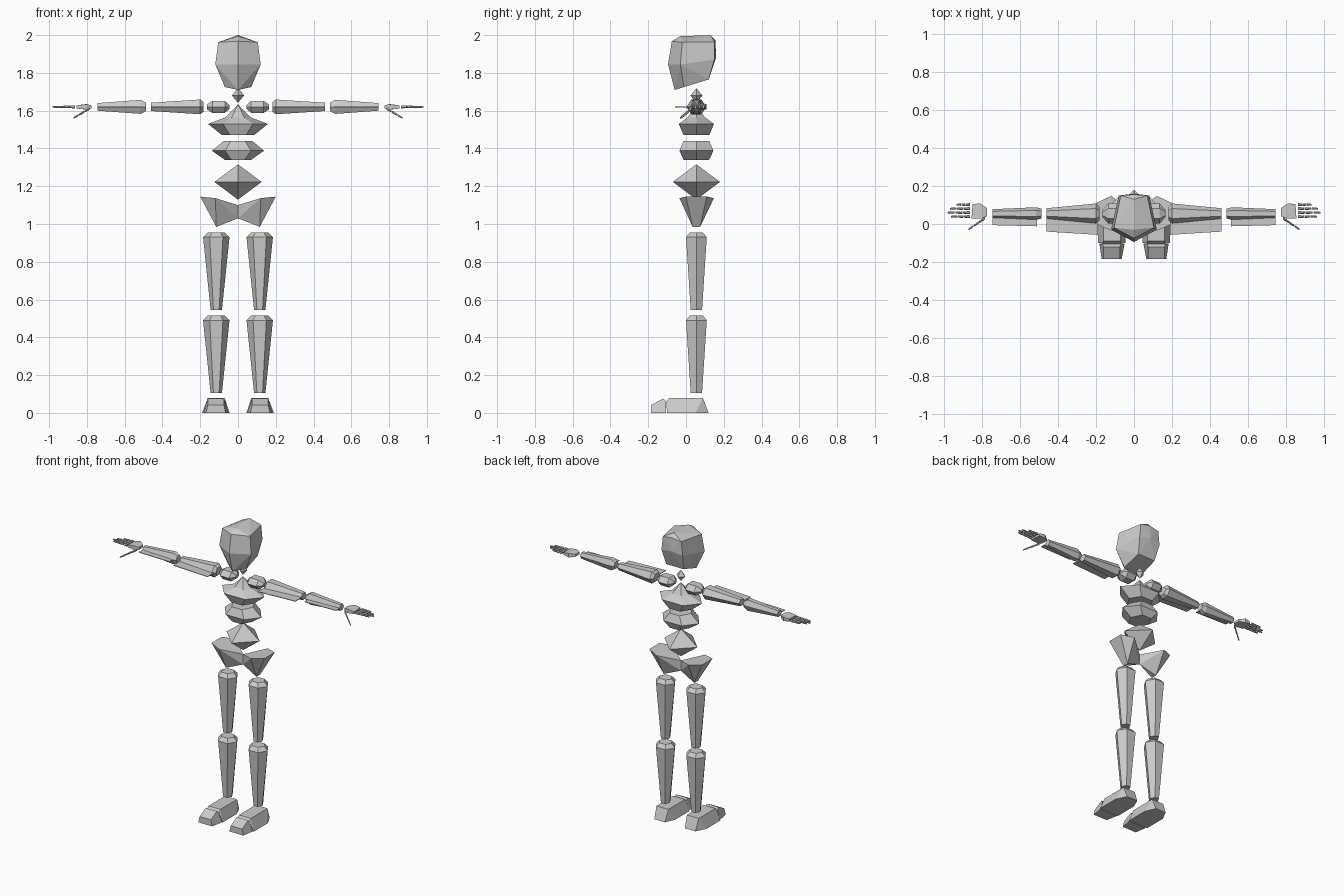
import bpy, bmesh, math
from mathutils import Vector

if "Cube" in bpy.data.objects:
    bpy.data.objects.remove(bpy.data.objects["Cube"])

grey = bpy.data.materials.new("light_grey")
grey.diffuse_color = (0.6, 0.6, 0.6, 1)
grey.use_nodes = True
grey.node_tree.nodes["Principled BSDF"].inputs["Base Color"].default_value = grey.diffuse_color
Y = 0.055   # depth of the body axis
ARM = 1.62  # arm height


def finish(name, bm):
    bmesh.ops.remove_doubles(bm, verts=bm.verts, dist=0.0005)
    bmesh.ops.recalc_face_normals(bm, faces=bm.faces)
    me = bpy.data.meshes.new(name)
    bm.to_mesh(me)
    bm.free()
    me.materials.append(grey)
    ob = bpy.data.objects.new(name, me)
    bpy.context.collection.objects.link(ob)
    return ob


def loft(name, rings, axis="z", n=6, s=1):
    """Skin rings of (x, y, z, half width, half depth); s mirrors across x."""
    bm = bmesh.new()
    norm = max(math.sin(2 * math.pi * i / n) for i in range(n))
    loops = []
    for x, y, z, a, b in rings:
        loop = []
        for i in range(n):
            t = 2 * math.pi * i / n
            u, v = a * math.cos(t), b * math.sin(t) / norm
            p = (x + u, y + v, z) if axis == "z" else (x, y + u, z + v)
            loop.append(bm.verts.new((s * p[0], p[1], p[2])))
        loops.append(loop)
    for lo, hi in zip(loops, loops[1:]):
        for i in range(n):
            j = (i + 1) % n
            bm.faces.new((lo[i], lo[j], hi[j], hi[i]))
    bm.faces.new(loops[0])
    bm.faces.new(loops[-1])
    bmesh.ops.dissolve_degenerate(bm, dist=0.0005, edges=bm.edges)
    return finish(name, bm)


def hull(name, pts, s=1, both=False):
    """Convex solid around points; both adds the x-mirrored points."""
    bm = bmesh.new()
    for x, y, z in pts:
        bm.verts.new((s * x, y, z))
        if both and x:
            bm.verts.new((-x, y, z))
    res = bmesh.ops.convex_hull(bm, input=bm.verts)
    loose = [v for v in bm.verts if not v.link_faces]
    bmesh.ops.delete(bm, geom=loose, context="VERTS")
    bmesh.ops.dissolve_limit(bm, angle_limit=0.05, verts=bm.verts, edges=bm.edges)
    return finish(name, bm)


# Head: ridged front, flatter back
hull("head", [
    (0, -.06, 1.71), (.07, -.01, 1.725), (.065, .12, 1.765),
    (0, -.095, 1.845), (.12, -.03, 1.845), (.08, .15, 1.87), (0, .16, 1.885),
    (0, -.075, 1.968), (.105, -.02, 1.962), (.07, .15, 1.965),
    (0, -.03, 1.994), (0, .13, 2.0), (0, .155, 1.975)], both=True)

# Neck and spine segments
loft("neck", [(0, Y, 1.643, .001, .001), (0, Y, 1.68, .032, .032),
              (0, Y, 1.718, .001, .001)], n=4)
loft("chest", [(0, Y, 1.47, .085, .068), (0, Y, 1.53, .158, .093),
               (0, Y, 1.565, .065, .045), (0, Y, 1.632, .001, .001)])
loft("ribs", [(0, Y, 1.34, .07, .068), (0, Y, 1.388, .138, .09),
              (0, Y, 1.44, .075, .068)])
loft("belly", [(0, Y, 1.13, .001, .001), (0, Y, 1.223, .125, .125),
               (0, Y, 1.315, .001, .001)], n=4)

for s, side in ((-1, "right"), (1, "left")):
    # Pelvis wing
    hull("pelvis_" + side, [
        (0, Y, 1.10), (0, Y, 1.03), (.2, 0, 1.145), (.2, .11, 1.145),
        (.12, -.035, 1.137), (.12, .148, 1.137),
        (.115, Y - .02, .985), (.115, Y + .02, .985)], s)

    # Legs
    for name, top, low in (("thigh_", .955, .545), ("shin_", .515, .105)):
        loft(name + side, [(.115, Y, low, .03, .03), (.115, Y, top - .025, .07, .055),
                           (.115, Y, top, .045, .035)], s=s)

    # Foot and toe
    hull("foot_" + side, [
        (.045, -.1, 0), (.19, -.1, 0), (.045, .05, 0), (.19, .05, 0),
        (.075, .12, 0), (.155, .12, 0),
        (.07, -.105, .06), (.16, -.105, .06), (.07, -.09, .078), (.16, -.09, .078),
        (.07, .09, .078), (.16, .09, .078)], s)
    hull("toe_" + side, [
        (.065, -.185, 0), (.17, -.185, 0), (.05, -.105, 0), (.182, -.105, 0),
        (.075, -.185, .042), (.16, -.185, .042),
        (.075, -.12, .076), (.16, -.12, .076), (.07, -.106, .06), (.165, -.106, .06)], s)

    # Collar and arm bones
    loft("collar_" + side, [(.045, Y, ARM, .018, .01), (.07, Y, ARM, .053, .032),
                            (.135, Y, ARM, .053, .032), (.165, Y, ARM, .02, .012)], "x", s=s)
    loft("upper_arm_" + side, [(.182, Y, ARM, .035, .025), (.2, Y, ARM, .053, .039),
                               (.46, Y, ARM, .028, .022)], "x", s=s)
    loft("forearm_" + side, [(.487, Y, ARM, .026, .022), (.515, Y, ARM, .033, .037),
                             (.745, Y, ARM, .023, .02)], "x", s=s)

    # Thin plates along the front of each arm
    for name, x0, x1, y0, y1 in (("upper_arm_plate_", .19, .46, -.057, -.04),
                                 ("forearm_plate_", .51, .745, -.012, -.006)):
        hull(name + side, [(x, y, ARM + h) for h in (-.002, .002)
                           for x, y in ((x0, y0), (x1, y1), (x1, Y), (x0, Y))], s)

    # Palm
    hull("palm_" + side, [
        (x, y, ARM + h) for x, y, t in ((.775, .04, .008), (.775, .085, .008),
                                       (.81, .108, .014), (.85, .105, .008),
                                       (.855, .03, .008), (.8, .03, .014))
        for h in (-t, t)], s)

    # Fingers and thumb, three tapered bones each
    digits = [("finger", (.862, y, ARM), (end, y, ARM))
              for y, end in ((.102, .935), (.081, .972), (.06, .985), (.039, .967))]
    digits.append(("thumb", (.785, .03, 1.612), (.873, -.03, 1.56)))
    for k, (name, a, b) in enumerate(digits):
        a, b = Vector(a), Vector(b)
        for i in range(3):
            p, q = a.lerp(b, i / 3), a.lerp(b, (i + .92) / 3)
            r = .008 - .001 * i
            m = p.lerp(q, .15)
            loft(f"{name}_{k}_{i}_{side}", [(*p, r * .7, r * .7), (*m, r, r),
                                            (*q, r * .7, r * .7)], "x", s=s)
